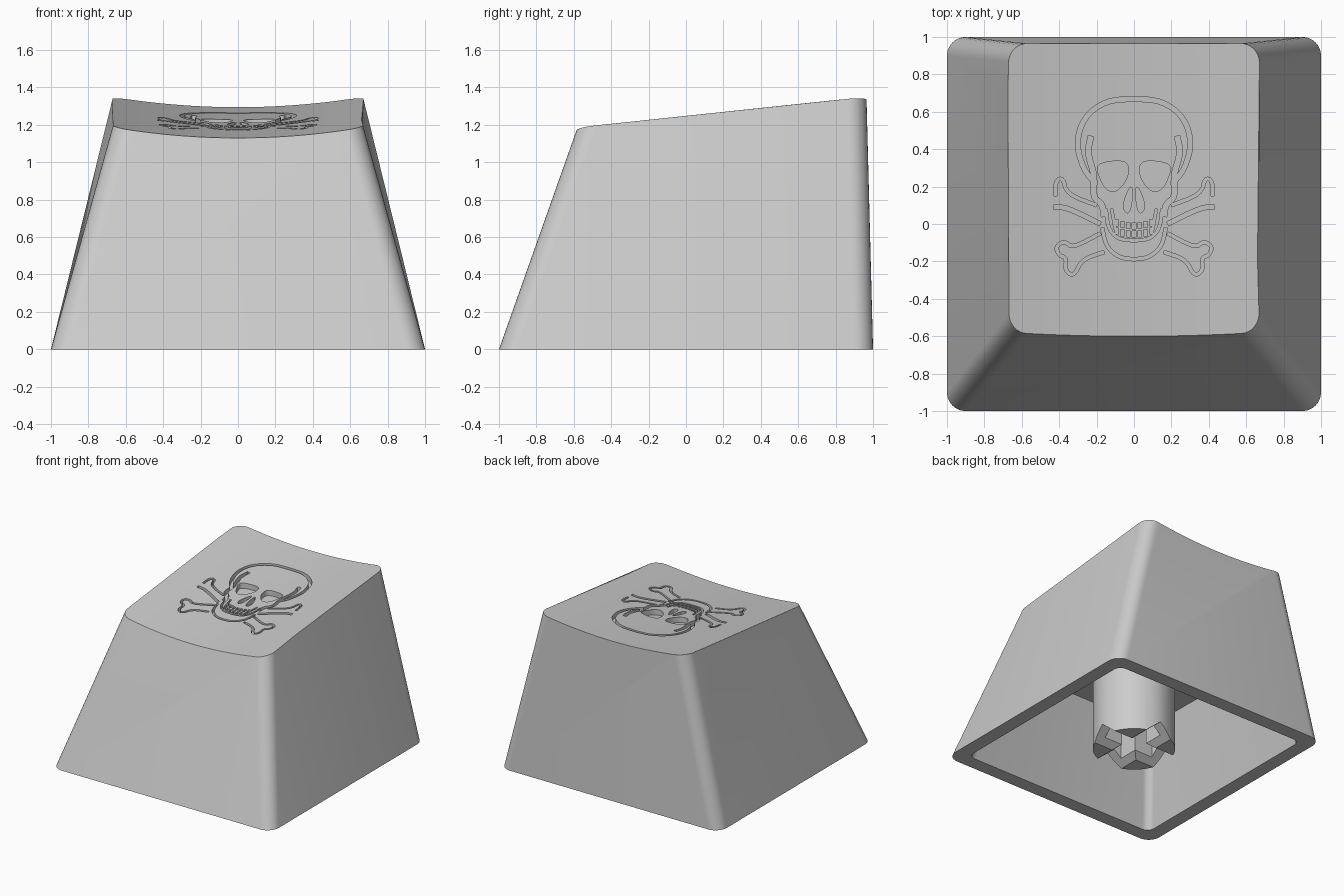
import bpy, bmesh, math
from mathutils import Vector

if "Cube" in bpy.data.objects:
    bpy.data.objects.remove(bpy.data.objects["Cube"])

grey = bpy.data.materials.new("light grey plastic")
grey.use_nodes = True
grey.diffuse_color = (0.6, 0.6, 0.6, 1)
grey.node_tree.nodes["Principled BSDF"].inputs["Base Color"].default_value = (0.6, 0.6, 0.6, 1)


def make(name, lofts):
    """Closed solids, each lofted through a list of equal-sized rings."""
    bm = bmesh.new()
    for rings in lofts:
        loops = [[bm.verts.new(p) for p in ring] for ring in rings]
        for a, b in zip(loops, loops[1:]):
            for i in range(len(a)):
                j = (i + 1) % len(a)
                bm.faces.new((a[i], a[j], b[j], b[i]))
        bm.faces.new(loops[0][::-1])
        bm.faces.new(loops[-1])
    bmesh.ops.recalc_face_normals(bm, faces=bm.faces)
    mesh = bpy.data.meshes.new(name)
    bm.to_mesh(mesh)
    bm.free()
    obj = bpy.data.objects.new(name, mesh)
    bpy.context.collection.objects.link(obj)
    return obj


def cut(obj, cutter):
    cutter.hide_render = True
    mod = obj.modifiers.new("cut", "BOOLEAN")
    mod.operation, mod.solver, mod.object = "DIFFERENCE", "EXACT", cutter
    bpy.context.view_layer.objects.active = obj
    bpy.ops.object.modifier_apply(modifier=mod.name)
    bpy.data.objects.remove(cutter)


def finish(obj):
    bpy.ops.object.select_all(action="DESELECT")
    obj.select_set(True)
    bpy.context.view_layer.objects.active = obj
    bpy.ops.object.shade_smooth_by_angle(angle=math.radians(30))


def top(x, y):
    """Height of the sloping, dished top."""
    return 1.13 + 0.105 * (y + 0.6) + 0.055 * (x / 0.67) ** 2


def wall_ring(z, inset, r, steps=8):
    """Rounded outline of the tapering walls at height z."""
    front, back = 1 - 0.277 * z - inset, 1 - 0.246 * z - inset
    y0, y1 = -1 + 0.354 * z + inset, 1 - 0.026 * z - inset
    ring = []
    corners = [(back - r, y1 - r), (r - back, y1 - r), (r - front, y0 + r), (front - r, y0 + r)]
    for k, (cx, cy) in enumerate(corners):
        for i in range(steps + 1):
            a = (k + i / steps) * math.pi / 2
            ring.append((cx + r * math.cos(a), cy + r * math.sin(a), z))
    return ring


# Hollow shell, with the dished top cut away
shell = make("keycap_shell", [[wall_ring(1.45, 0, 0.1), wall_ring(0, 0, 0.1),
                               wall_ring(0, 0.115, 0.06), wall_ring(0.73, 0.115, 0.06)]])
shell.data.materials.append(grey)


def dish_ring(y):
    xs = [i / 20 for i in range(-24, 25)]
    return [(x, y, top(x, y)) for x in xs] + [(xs[-1], y, 2), (xs[0], y, 2)]


cut(shell, make("dish_cutter", [[dish_ring(-1.3), dish_ring(1.3)]]))


# Engraving helpers; the drawings are in hundredths
def smooth(pts, closed=False, rounds=2):
    for _ in range(rounds):
        pairs = list(zip(pts, pts[1:] + pts[:1])) if closed else list(zip(pts, pts[1:]))
        new = [p for a, b in pairs for p in (a.lerp(b, 0.25), a.lerp(b, 0.75))]
        pts = new if closed else [pts[0]] + new[1:-1] + [pts[-1]]
    return pts


def groove(pts, width):
    left, right = [], []
    for i, p in enumerate(pts):
        d = (pts[min(i + 1, len(pts) - 1)] - pts[max(i - 1, 0)]).normalized()
        n = Vector((-d.y, d.x)) * width / 2
        left.append(p + n)
        right.append(p - n)
    return left + right[::-1]


depth = 0.04


def engrave(outlines):
    global depth
    depth += 0.0004
    lofts = [[[(p.x, p.y, top(p.x, p.y) - depth) for p in o],
              [(p.x, p.y, 1.6) for p in o]] for o in outlines]
    cut(shell, make("engraving_cutter", lofts))


def flip(pts):
    return [Vector((-p.x, p.y)) for p in pts]


def vectors(pairs):
    return [Vector(p) / 100 for p in pairs]


# Lines that run across the middle: cranium, lower lip, jaw
for half, width in [
        ([(-21, 22), (-27, 29), (-31, 43), (-27, 57), (-15, 66), (0, 67)], 0.026),
        ([(-15, 8), (-14, -2), (-9, -8), (0, -9)], 0.016),
        ([(-17, -2), (-15, -12), (-8, -18), (0, -19)], 0.018)]:
    pts = vectors(half)
    engrave([groove(smooth(pts + flip(pts)[-2::-1]), width)])

# Lines repeated on both sides: temple, gum, bones
for side, width in [
        ([(-23, 47), (-25, 38), (-21, 26), (-22, 14), (-17, 11), (-16, 4)], 0.03),
        ([(-12, 8), (-11, 3), (-10, -3)], 0.014),
        ([(-42, 15), (-42, 23), (-38, 25), (-36, 16), (-20, 10)], 0.018),
        ([(-43, 9), (-36, 9), (-18, 0)], 0.024),
        ([(-18, -5), (-33, -13), (-37, -9), (-42, -12), (-40, -17), (-36, -18),
          (-37, -25), (-32, -28), (-28, -19), (-16, -15)], 0.018)]:
    line = smooth(vectors(side))
    engrave([groove(line, width), groove(flip(line), width)])

# Hollows: eye sockets and nose
for side in [
        [(-20, 32), (-10, 34), (-3, 33), (-3, 25), (-9, 17), (-15, 18), (-19, 26)],
        [(-1, 22), (-5, 14), (-6, 8), (-3, 5), (-1, 11)]]:
    shape = smooth(vectors(side), closed=True)
    engrave([shape, flip(shape)])

# Two rows of teeth
teeth = []
for row in (0.0, -0.045):
    for i in range(-3, 4):
        x = i * 0.031
        y = row + 2 * x * x - 0.01
        teeth.append([Vector((x + sx * 0.01, y + sy * 0.017))
                      for sx, sy in ((-1, -1), (1, -1), (1, 1), (-1, 1))])
engrave(teeth)
finish(shell)


# Round stem under the top, with a cross socket and V-shaped lead-in
def circle(z, r=0.31, n=48):
    return [(r * math.cos(math.tau * i / n), r * math.sin(math.tau * i / n), z) for i in range(n)]


def bar(profile, reach, across):
    """Sweep a (width, height) profile along x, or along y if across."""
    return [[(w, s * reach, h) if across else (s * reach, w, h) for w, h in profile] for s in (-1, 1)]


stem = make("stem", [[circle(0), circle(0.75)]])
stem.data.materials.append(grey)
slot = [(-0.065, -0.1), (0.065, -0.1), (0.065, 0.45), (-0.065, 0.45)]
lead_in = [(-0.14, -0.02), (0.14, -0.02), (0, 0.1)]
for across in (False, True):
    cut(stem, make("socket_cutter", [bar(slot, 0.23, across)]))
    cut(stem, make("lead_in_cutter", [bar(lead_in, 0.5, across)]))
finish(stem)
